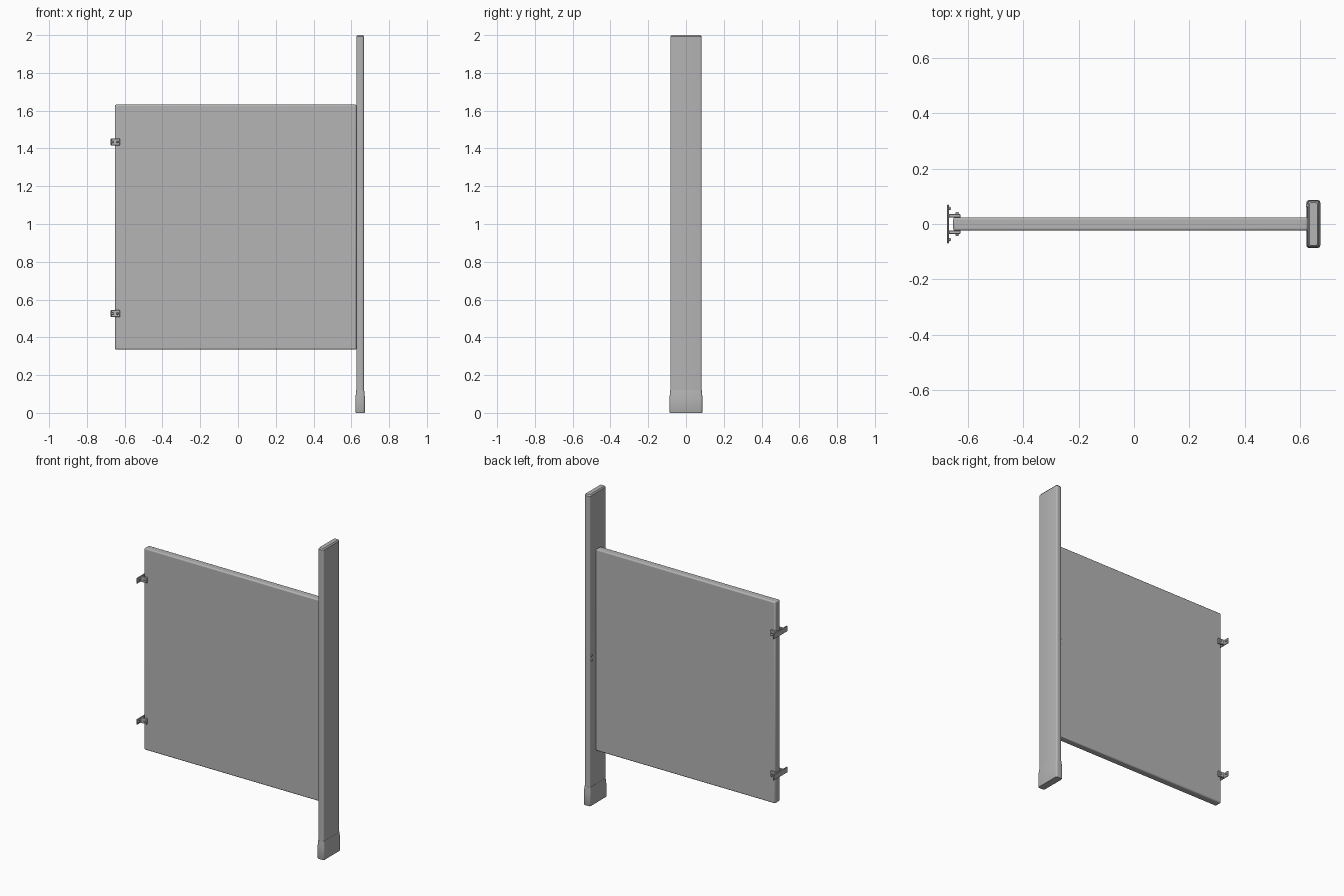
import bpy, bmesh, math

old = bpy.data.objects.get("Cube")
if old:
    bpy.data.objects.remove(old, do_unlink=True)

grey = bpy.data.materials.new("partition grey")
grey.use_nodes = True
colour = (0.46, 0.46, 0.46, 1)
grey.diffuse_color = colour
grey.node_tree.nodes["Principled BSDF"].inputs["Base Color"].default_value = colour


def finish(name, bm, bevel=0.0, segments=2):
    bmesh.ops.recalc_face_normals(bm, faces=bm.faces)
    mesh = bpy.data.meshes.new(name)
    bm.to_mesh(mesh)
    bm.free()
    mesh.materials.append(grey)
    ob = bpy.data.objects.new(name, mesh)
    bpy.context.collection.objects.link(ob)
    if bevel:
        mod = ob.modifiers.new("rounded edges", "BEVEL")
        mod.width = bevel
        mod.segments = segments
    bpy.ops.object.select_all(action="DESELECT")
    ob.select_set(True)
    bpy.context.view_layer.objects.active = ob
    bpy.ops.object.shade_smooth_by_angle(angle=math.radians(35))
    return ob


def box(name, x, y, z, bevel=0.0, segments=2):
    """Box from (low, high) ranges on each axis."""
    bm = bmesh.new()
    bmesh.ops.create_cube(bm, size=1)
    for v in bm.verts:
        for axis, (low, high) in enumerate((x, y, z)):
            v.co[axis] = low if v.co[axis] < 0 else high
    return finish(name, bm, bevel, segments)


def screw(name, location, axis):
    """Domed screw head pointing along axis 'x' or 'y'."""
    bm = bmesh.new()
    bmesh.ops.create_cone(bm, cap_ends=True, segments=12,
                          radius1=0.007, radius2=0.004, depth=0.008)
    ob = finish(name, bm)
    ob.location = location
    if axis == "x":
        ob.rotation_euler.y = math.pi / 2
    elif axis == "-x":
        ob.rotation_euler.y = -math.pi / 2
    else:
        ob.rotation_euler.x = -math.pi / 2 if axis == "y" else math.pi / 2


def rounded_rect(cx, half_x, half_y, radius, steps=4):
    points = []
    for quarter, (sx, sy) in enumerate(((1, 1), (-1, 1), (-1, -1), (1, -1))):
        for i in range(steps + 1):
            a = (quarter + i / steps) * math.pi / 2
            points.append((cx + sx * (half_x - radius) + radius * math.cos(a),
                           sy * (half_y - radius) + radius * math.sin(a)))
    return points


def loft(name, cx, sections):
    """Stack rounded rectangles given as (z, half_x, half_y, radius)."""
    bm = bmesh.new()
    rings = [[bm.verts.new((px, py, z)) for px, py in rounded_rect(cx, hx, hy, r)]
             for z, hx, hy, r in sections]
    for a, b in zip(rings, rings[1:]):
        for i in range(len(a)):
            j = (i + 1) % len(a)
            bm.faces.new((a[i], a[j], b[j], b[i]))
    bm.faces.new(rings[0])
    bm.faces.new(rings[-1])
    return finish(name, bm)


# Panel and pilaster
box("panel", (-0.652, 0.627), (-0.024, 0.024), (0.335, 1.632), 0.008, 3)
post_x = 0.647
loft("pilaster", post_x, [(0.01, 0.020, 0.083, 0.010), (1.992, 0.020, 0.083, 0.010),
                          (2.0, 0.014, 0.077, 0.006)])

# Floor shoe, straight below and tapering to the pilaster
loft("pilaster_shoe", post_x, [(0, 0.023, 0.085, 0.010), (0.005, 0.025, 0.087, 0.011),
                               (0.08, 0.025, 0.087, 0.011), (0.12, 0.021, 0.084, 0.010)])

# Wall brackets: back plate, two arms and screws
for label, z in (("lower", 0.526), ("upper", 1.434)):
    span = (z - 0.018, z + 0.018)
    box(label + "_bracket_plate", (-0.674, -0.667), (-0.07, 0.07), span, 0.002, 1)
    for side, s in (("front", -1), ("back", 1)):
        name = f"{label}_{side}_bracket"
        box(name + "_arm", (-0.668, -0.625), sorted((s * 0.0235, s * 0.0255 + s * 0.01)),
            span, 0.002, 1)
        screw(name + "_panel_screw", (-0.638, s * 0.039, z), "y" if s > 0 else "-y")
        screw(name + "_wall_screw", (-0.664, s * 0.056, z), "x")

# Latch keeper screws on the inner face of the pilaster
for label, z in (("lower", 0.935), ("upper", 0.965)):
    screw(label + "_keeper_screw", (post_x - 0.023, 0.066, z), "-x")
